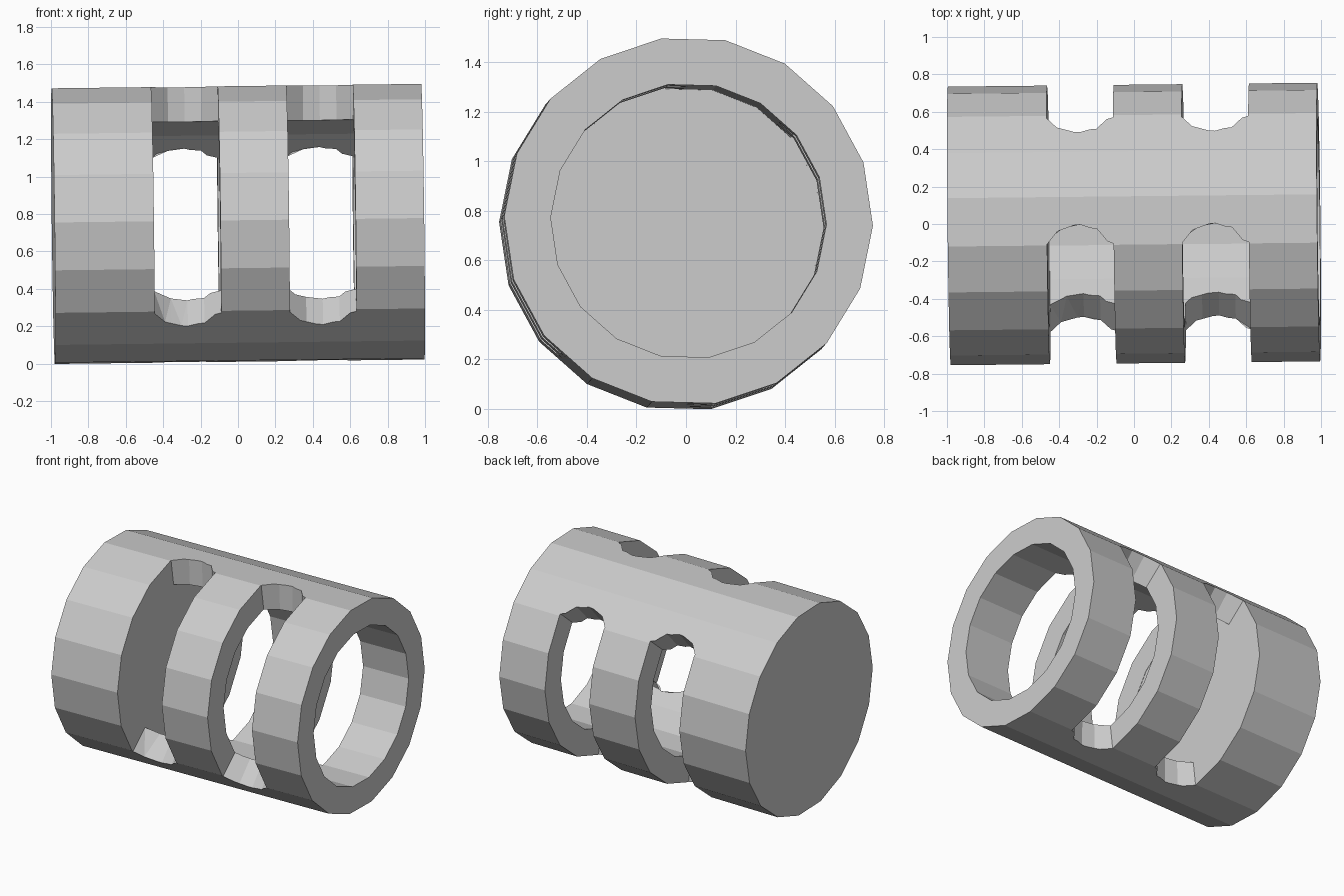
import bpy, bmesh
from math import cos, sin, radians

if "Cube" in bpy.data.objects:
    bpy.data.objects.remove(bpy.data.objects["Cube"])

SIDES, START = 18, -1.5
R_OUT, R_IN = 0.745, 0.557
HALF = 0.988
FLOOR = -0.459          # cavity floor, practically flush with the first slot


def polar(x, r, deg):
    return (x, r * cos(radians(deg)), r * sin(radians(deg)))


def finish(bm, name):
    bmesh.ops.recalc_face_normals(bm, faces=bm.faces)
    mesh = bpy.data.meshes.new(name)
    bm.to_mesh(mesh)
    bm.free()
    obj = bpy.data.objects.new(name, mesh)
    bpy.context.collection.objects.link(obj)
    return obj


def make_cup():
    bm = bmesh.new()
    profile = [(-HALF, R_OUT), (HALF, R_OUT), (HALF, R_IN), (FLOOR, R_IN)]
    rings = [[bm.verts.new(polar(x, r, START + 360 / SIDES * i)) for i in range(SIDES)]
             for x, r in profile]
    for a, b in zip(rings, rings[1:]):
        for i in range(SIDES):
            j = (i + 1) % SIDES
            bm.faces.new((a[i], a[j], b[j], b[i]))
    bm.faces.new(rings[0])
    bm.faces.new(rings[-1])
    return finish(bm, "slotted_cup")


def make_slot(cx, a0, a1, half_width=0.178, steps=12):
    # Curved block with rounded ends, wrapped around the axis
    bm = bmesh.new()
    shape = [(-1, 8.0), (-0.5, 1.8), (0, 0.0), (0.5, 1.8), (1, 8.0)]
    n = len(shape)

    def sheet(r):
        return [[bm.verts.new(polar(cx + u * half_width, r,
                                    a0 + d + (a1 - a0 - 2 * d) * k / steps))
                 for k in range(steps + 1)] for u, d in shape]

    low, high = sheet(0.3), sheet(1.0)
    for s in (low, high):
        for i in range(n - 1):
            for k in range(steps):
                bm.faces.new((s[i][k], s[i + 1][k], s[i + 1][k + 1], s[i][k + 1]))
    for i in (0, n - 1):
        for k in range(steps):
            bm.faces.new((low[i][k], low[i][k + 1], high[i][k + 1], high[i][k]))
    for k in (0, steps):
        for i in range(n - 1):
            bm.faces.new((low[i][k], low[i + 1][k], high[i + 1][k], high[i][k]))
    cutter = finish(bm, "slot_cutter")
    cutter.hide_render = True
    return cutter


# Cup body, closed on the left and open on the right
cup = make_cup()
bpy.context.view_layer.objects.active = cup

# Two pairs of wraparound slots, front and back
for cx in (-0.279, 0.444):
    for a0 in (90.0, -90.0):
        cutter = make_slot(cx, a0, a0 + 137.7)
        mod = cup.modifiers.new("slot", 'BOOLEAN')
        mod.operation = 'DIFFERENCE'
        mod.solver = 'EXACT'
        mod.object = cutter
        bpy.context.view_layer.update()
        bpy.ops.object.modifier_apply(modifier=mod.name)
        bpy.data.objects.remove(cutter)

# Slight tilt of the whole piece
cup.rotation_euler = (0, -0.012, 0.0105)
cup.location = (0, 0, 0.747)
